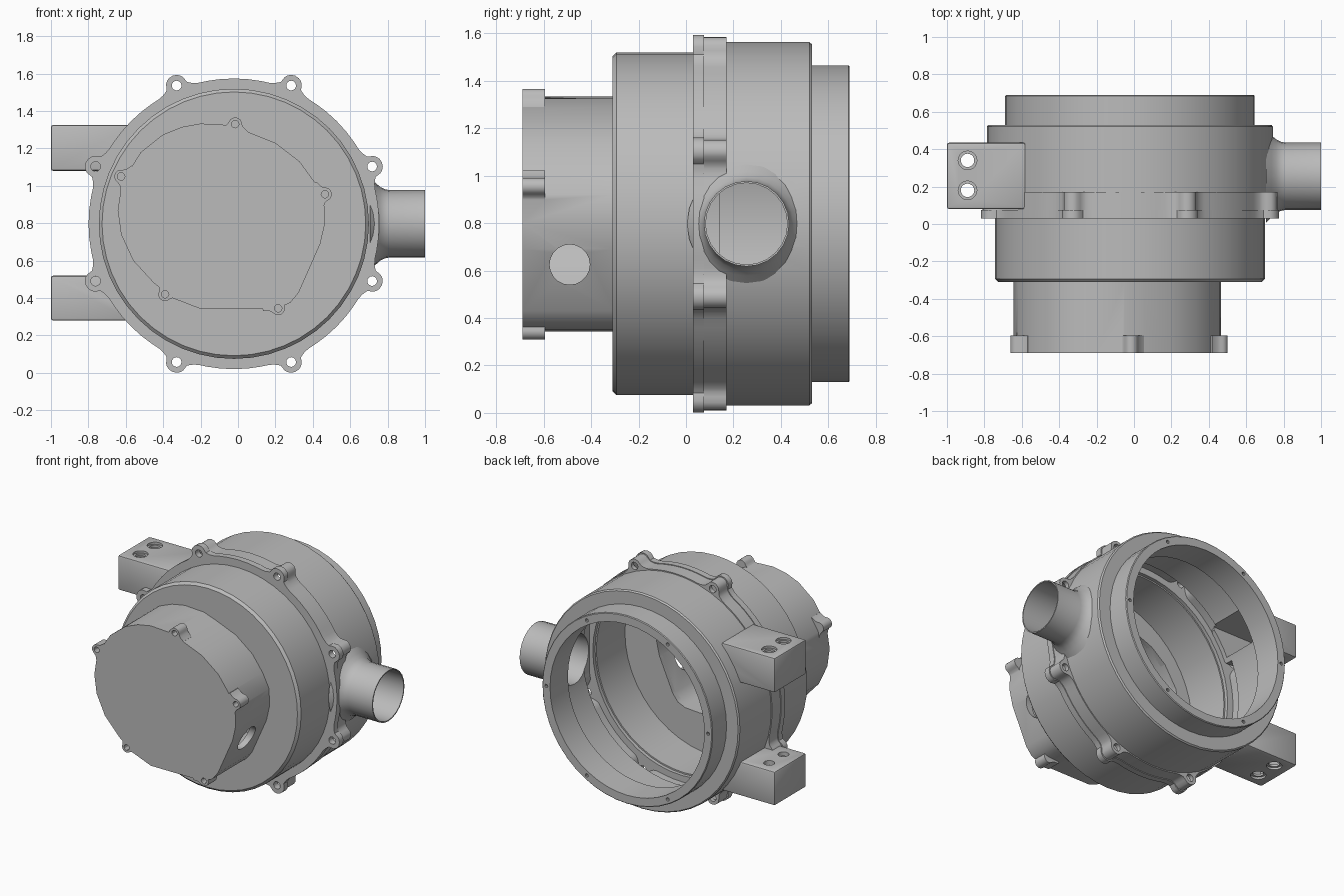
import bpy, bmesh
from math import sin, cos, pi, radians, sqrt, atan2, hypot

if "Cube" in bpy.data.objects:
    bpy.data.objects.remove(bpy.data.objects["Cube"])

CX, CZ = -0.022, 0.797      # main axis of the housing
metal = bpy.data.materials.new("cast_grey")
metal.use_nodes = True
GREY = (0.5, 0.5, 0.5, 1)
metal.diffuse_color = GREY
metal.node_tree.nodes["Principled BSDF"].inputs["Base Color"].default_value = GREY


def finish(name, bm):
    bmesh.ops.remove_doubles(bm, verts=bm.verts, dist=1e-5)
    bmesh.ops.recalc_face_normals(bm, faces=bm.faces)
    me = bpy.data.meshes.new(name)
    bm.to_mesh(me)
    bm.free()
    me.materials.append(metal)
    ob = bpy.data.objects.new(name, me)
    bpy.context.collection.objects.link(ob)
    return ob


def prism(name, outlines, a, b, axis="Y"):
    """Extrude one or more 2D outlines from a to b along an axis."""
    place = {"X": lambda p, t: (t, p[0], p[1]),
             "Y": lambda p, t: (p[0], t, p[1]),
             "Z": lambda p, t: (p[0], p[1], t)}[axis]
    bm = bmesh.new()
    for pts in outlines:
        lo = [bm.verts.new(place(p, a)) for p in pts]
        hi = [bm.verts.new(place(p, b)) for p in pts]
        bm.faces.new(lo)
        bm.faces.new(hi)
        for i in range(len(pts)):
            j = (i + 1) % len(pts)
            bm.faces.new((lo[i], lo[j], hi[j], hi[i]))
    return finish(name, bm)


def lathe(name, profile, axis, centre, n=48):
    """Revolve a closed (radius, along) profile about the X or Y axis."""
    bm = bmesh.new()
    rings = []
    for k in range(n):
        t = 2 * pi * k / n
        ring = []
        for r, s in profile:
            u, v = centre[0] + r * cos(t), centre[1] + r * sin(t)
            ring.append(bm.verts.new((u, s, v) if axis == "Y" else (s, u, v)))
        rings.append(ring)
    m = len(profile)
    for k in range(n):
        p, q = rings[k], rings[(k + 1) % n]
        for i in range(m):
            j = (i + 1) % m
            if profile[i][0] or profile[j][0]:
                bm.faces.new((p[i], p[j], q[j], q[i]))
    bmesh.ops.dissolve_degenerate(bm, edges=bm.edges, dist=1e-6)
    return finish(name, bm)


def circle(x, y, r, n=20):
    return [(x + r * cos(2 * pi * i / n), y + r * sin(2 * pi * i / n)) for i in range(n)]


def rect(x0, x1, y0, y1):
    return [(x0, y0), (x1, y0), (x1, y1), (x0, y1)]


def boolean(ob, tools, op="DIFFERENCE"):
    bpy.context.view_layer.objects.active = ob
    for tool in tools:
        mod = ob.modifiers.new("bool", "BOOLEAN")
        mod.operation, mod.solver, mod.object = op, "EXACT", tool
        bpy.ops.object.modifier_apply(modifier=mod.name)


# Flange outline: a ring with eight rounded bolt ears
BOLT_R = 0.80
BOLTS = [radians(22.5 + 45 * k) for k in range(8)]


def flange_outline(base, ear):
    half = [0, 1.5, 2.6, 3.4, 4.2, 5.2, 6.5, 8.5, 12, 17]
    steps = [-22.5] + [-d for d in half[:0:-1]] + half
    edge = atan2(ear, BOLT_R)
    pts = []
    for b in BOLTS:
        for s in steps:
            d = radians(s)
            chord = ear ** 2 - (BOLT_R * sin(d)) ** 2
            if chord > 0:
                r = BOLT_R * cos(d) + sqrt(chord)
            else:
                t = min(1, (abs(d) - edge) / radians(5))
                r = base + (BOLT_R - base) * (1 - t) ** 2
            pts.append((CX + r * cos(b + d), CZ + r * sin(b + d)))
    return pts


# Gear cover outline, its cavity and its screw ears
COVER = [(-.62, 1.02), (-.52, 1.18), (-.4, 1.275), (-.3, 1.315), (-.2, 1.333),
         (-.05, 1.325), (.05, 1.29), (.2, 1.23), (.33, 1.13), (.41, 1.02),
         (.46, .92), (.465, .8), (.44, .69), (.325, .43), (.28, .375),
         (.22, .35), (.1, .342), (-.2, .342), (-.35, .4), (-.45, .48),
         (-.56, .6), (-.625, .74), (-.643, .87)]
EARS = [(-.015, 1.33), (.465, .955), (-.625, 1.05), (-.39, .42), (.215, .345)]
MX, MZ = -0.09, 0.83


def ear_outline(x, z):
    d = hypot(x - MX, z - MZ)
    ux, uz = (x - MX) / d, (z - MZ) / d
    local = [(-.06, -.07), (-.03, -.075), (-.01, -.045)]
    local += [(.036 * cos(radians(a)), .036 * sin(radians(a))) for a in range(-80, 81, 20)]
    local += [(-.01, .045), (-.03, .075), (-.06, .07)]
    return [(x + ux * a - uz * b, z + uz * a + ux * b) for a, b in local]


# Cutting tools
inner = [(MX + (x - MX) * .92, MZ + (z - MZ) * .92) for x, z in COVER]
cover_void = prism("cover_void", [inner], -.655, -.2)
side_port = prism("side_port", [circle(-.49, .625, .085)], .2, .7, "X")
ear_holes = prism("ear_holes", [circle(x, z, .02, 12) for x, z in EARS], -.75, -.62)
bolt_holes = prism("bolt_holes", [circle(CX + BOLT_R * cos(b), CZ + BOLT_R * sin(b), .026, 16)
                                  for b in BOLTS], -.05, .25)
front_bore = prism("front_bore", [circle(CX, CZ, .70, 48)], -.05, .3)
rear_bore = prism("rear_bore", [circle(CX, CZ, .735, 48)], .03, .5)
flange_void = prism("flange_void", [flange_outline(.745, .035)], .05, .14)
tube_bore = prism("tube_bore", [circle(.255, CZ, .172, 24)], .5, .9, "X")
rim_holes = prism("rim_holes", [circle(CX + .634 * cos(k * pi / 3), CZ + .634 * sin(k * pi / 3), .012, 10)
                                for k in range(6)], .64, .75)
BLOCKS = {"upper": (1.08, 1.325), "lower": (.28, .52)}
block_voids = prism("block_voids", [rect(.11, .405, a + .03, b - .03)
                                    for a, b in BLOCKS.values()], -.97, -.45, "X")
PINS = [(-.89, .18), (-.89, .34)]
pin_holes = prism("pin_holes", [circle(x, y, .036) for x, y in PINS], -.1, 2, "Z")
top_sink = prism("top_sink", [circle(x, y, .05) for x, y in PINS], 1.31, 1.5, "Z")
low_sink = prism("low_sink", [circle(x, y, .05) for x, y in PINS], .1, .295, "Z")
tools = [cover_void, side_port, ear_holes, bolt_holes, front_bore, rear_bore, flange_void,
         tube_bore, rim_holes, block_voids, pin_holes, top_sink, low_sink]

# Gear cover with five screw ears
gear_cover = prism("gear_cover", [COVER], -.69, -.30)
ears = [prism("ear", [ear_outline(x, z)], -.69, -.595) for x, z in EARS]
boolean(gear_cover, ears, "UNION")
boolean(gear_cover, [cover_void, side_port, ear_holes])
tools += ears

# Front housing: drum with a chamfered front wall
front_housing = lathe("front_housing", [(0, -.31), (.705, -.31), (.722, -.293), (.722, .05),
                                        (.69, .05), (.69, -.27), (0, -.27)], "Y", (CX, CZ))
boolean(front_housing, [cover_void])

# Mating flanges
front_flange = prism("front_flange", [flange_outline(.777, .057)], .03, .075)
boolean(front_flange, [front_bore, bolt_holes])
rear_flange = prism("rear_flange", [flange_outline(.772, .049)], .075, .17)
boolean(rear_flange, [rear_bore, flange_void, bolt_holes, tube_bore, block_voids])

# Rear housing: shell with an open, stepped lip
rear_housing = lathe("rear_housing", [(.765, .15), (.765, .52), (.757, .53), (.667, .53), (.667, .685),
                                      (.662, .69), (.605, .69), (.605, .49), (.735, .49),
                                      (.735, .15)], "Y", (CX, CZ))
boolean(rear_housing, [tube_bore, block_voids, rim_holes])

# Side tube with a flared root
side_tube = lathe("side_tube", [(.25, .705), (.22, .735), (.197, .76), (.185, .785), (.18, .81),
                                (.18, 1), (.172, 1), (.172, .705)], "X", (.255, CZ), 24)

# Mounting blocks
parts = [gear_cover, front_housing, front_flange, rear_flange, rear_housing, side_tube]
for side, (z0, z1) in BLOCKS.items():
    block = prism(side + "_mounting_block", [rect(.08, .435, z0, z1)], -1, -.58, "X")
    bevel = block.modifiers.new("bevel", "BEVEL")
    bevel.width, bevel.segments = .012, 2
    bpy.context.view_layer.objects.active = block
    bpy.ops.object.modifier_apply(modifier=bevel.name)
    boolean(block, [rear_bore, block_voids, pin_holes, top_sink if side == "upper" else low_sink])
    parts.append(block)

for tool in tools:
    bpy.data.objects.remove(tool)

bpy.ops.object.select_all(action="DESELECT")
for ob in parts:
    ob.select_set(True)
bpy.context.view_layer.objects.active = parts[0]
bpy.ops.object.shade_smooth_by_angle(angle=radians(30))
